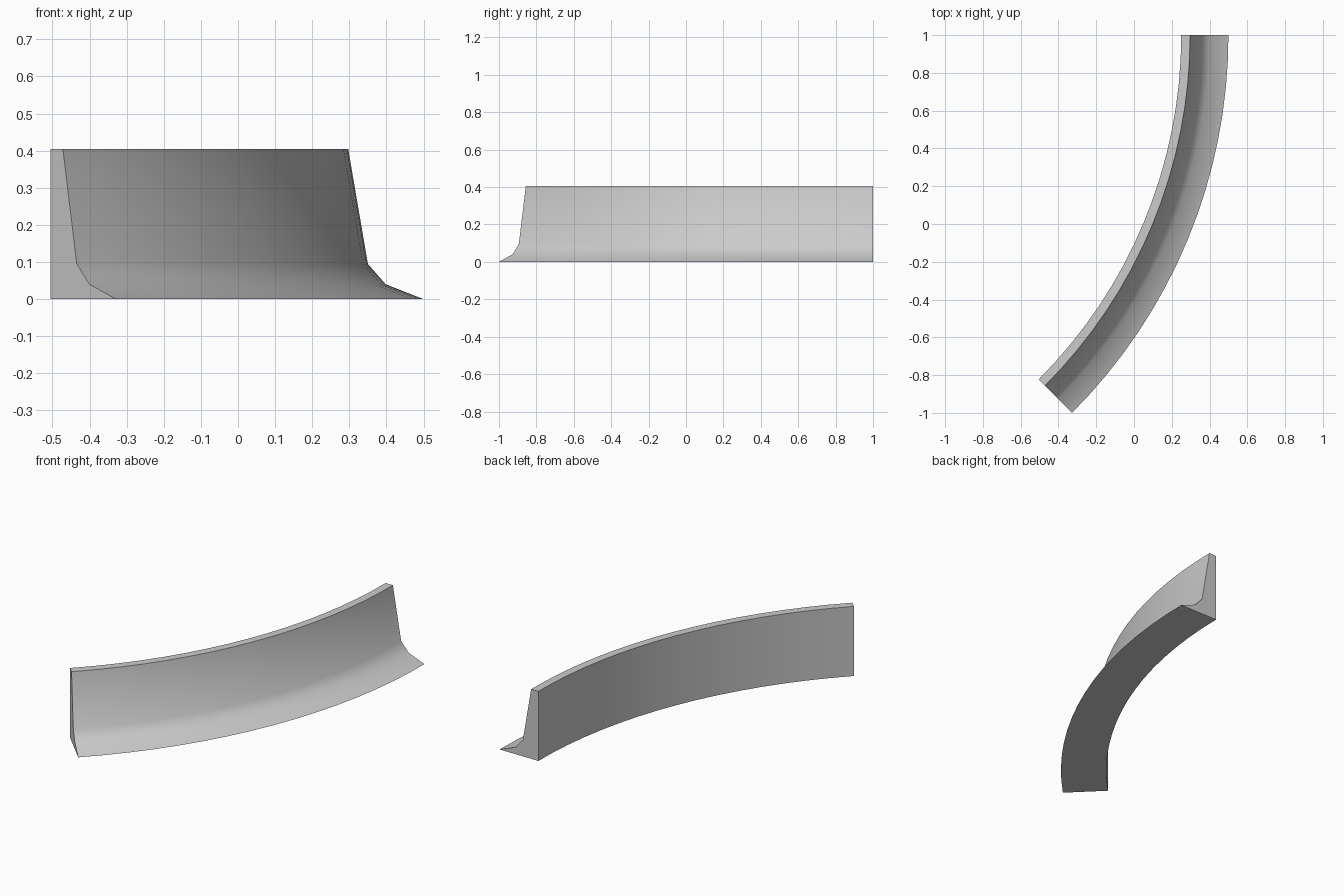
import bpy, bmesh, math

cube = bpy.data.objects.get("Cube")
if cube:
    bpy.data.objects.remove(cube, do_unlink=True)

# Plain grey material
grey = bpy.data.materials.new("light grey")
grey.use_nodes = True
colour = (0.6, 0.6, 0.6, 1)
grey.diffuse_color = colour
grey.node_tree.nodes["Principled BSDF"].inputs["Base Color"].default_value = colour

# Cross-section: straight back, narrow top, flared foot
OUTER = 2 * math.sqrt(2)
CENTRE_X = 0.5 - OUTER
SWEEP = math.radians(45)
STEPS = 16
profile = [(0.25, 0), (0.5, 0), (0.398, 0.04), (0.35, 0.095),
           (0.297, 0.405), (0.25, 0.405)]

# Sweep the section around the bend
bm = bmesh.new()
rings = []
for i in range(STEPS + 1):
    a = -SWEEP * i / STEPS
    rings.append([bm.verts.new((CENTRE_X + (x - CENTRE_X) * math.cos(a),
                                1 + (x - CENTRE_X) * math.sin(a), z))
                  for x, z in profile])
n = len(profile)
for r, s in zip(rings, rings[1:]):
    for k in range(n):
        j = (k + 1) % n
        bm.faces.new((r[k], r[j], s[j], s[k]))

# End caps
bm.faces.new(rings[0])
bm.faces.new(rings[-1])
bmesh.ops.recalc_face_normals(bm, faces=bm.faces)

mesh = bpy.data.meshes.new("curved_barrier")
bm.to_mesh(mesh)
bm.free()
mesh.materials.append(grey)
barrier = bpy.data.objects.new("curved_barrier", mesh)
bpy.context.collection.objects.link(barrier)

# Smooth along the bend and foot, crisp at the edges
bpy.ops.object.select_all(action='DESELECT')
barrier.select_set(True)
bpy.context.view_layer.objects.active = barrier
bpy.ops.object.shade_smooth_by_angle(angle=math.radians(40))
